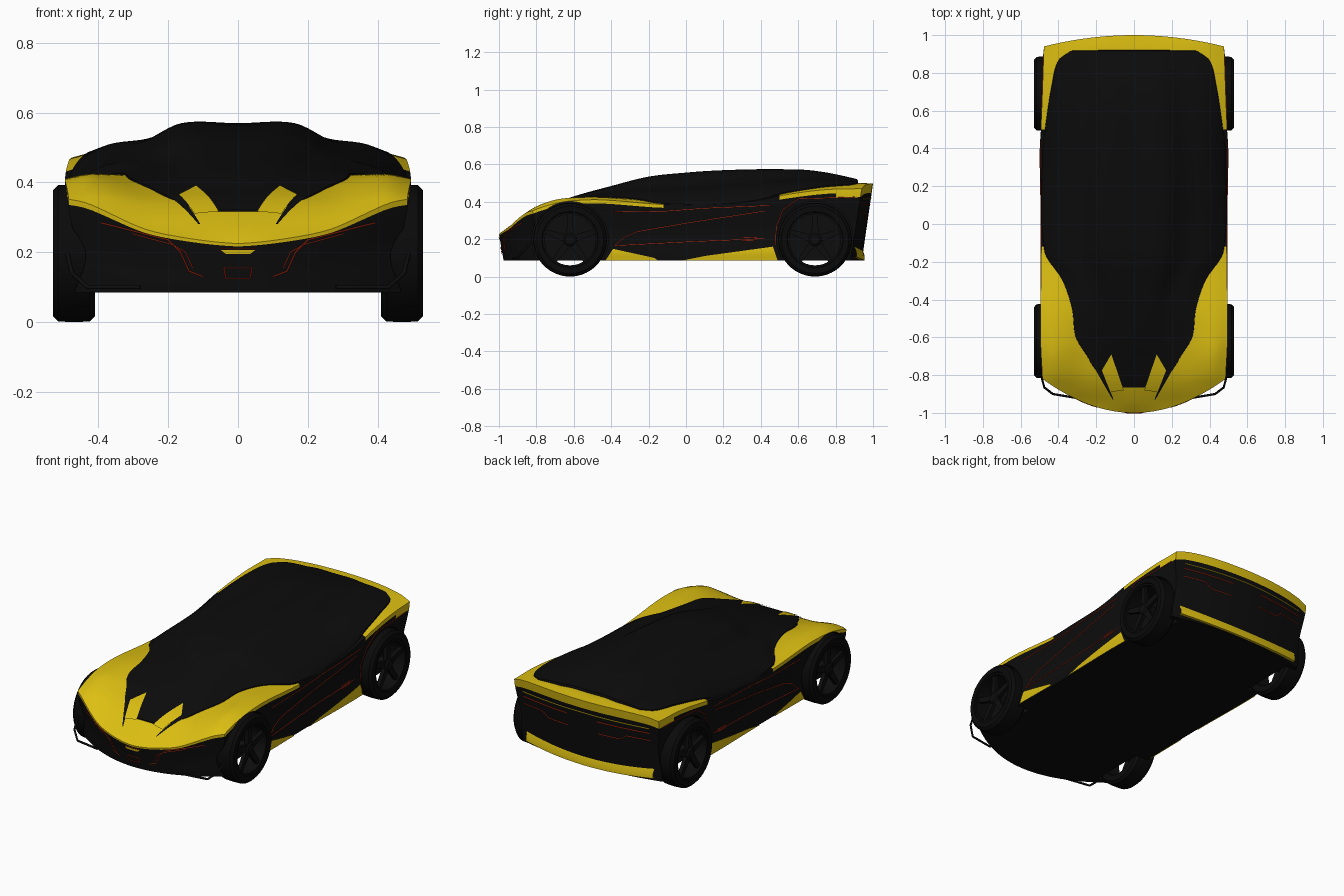
import bpy, bmesh, math
from mathutils import Vector

if "Cube" in bpy.data.objects:
    bpy.data.objects.remove(bpy.data.objects["Cube"])


def material(name, *rgb):
    m = bpy.data.materials.new(name)
    m.use_nodes = True
    m.diffuse_color = (*rgb, 1)
    m.node_tree.nodes["Principled BSDF"].inputs["Base Color"].default_value = (*rgb, 1)
    return m


BLACK = material("black paint", .004, .004, .004)
GLASS = material("dark glass", .0035, .0035, .0035)
RUBBER = material("tyre rubber", .003, .003, .003)
YELLOW = material("yellow paint", .72, .52, .006)
RED = material("red trim", .6, .03, .008)
FLOOR = .085


def clip(t):
    return max(0, min(1, t))


def curve(keys, t):
    """Smooth value through (position, value) keys."""
    t = max(keys[0][0], min(keys[-1][0], t))
    i = 0
    while i < len(keys) - 2 and t > keys[i + 1][0]:
        i += 1
    (a, p), (b, q) = keys[i], keys[i + 1]

    def slope(j):
        lo, hi = keys[max(j - 1, 0)], keys[min(j + 1, len(keys) - 1)]
        return (hi[1] - lo[1]) / (hi[0] - lo[0])
    h, d = (t - a) / (b - a), b - a
    return ((1 + 2 * h) * (1 - h) ** 2 * p + h * (1 - h) ** 2 * d * slope(i)
            + h * h * (3 - 2 * h) * q + h * h * (h - 1) * d * slope(i + 1))


# Height of the body top: length position, then centre, hood, fender crest, edge
TOP = [(-1, .225, .235, .25, .25), (-.95, .265, .262, .28, .27),
       (-.87, .315, .315, .332, .325), (-.8, .35, .35, .375, .36),
       (-.7, .385, .38, .41, .39), (-.6, .415, .402, .422, .406),
       (-.45, .43, .42, .423, .41), (-.1, .43, .42, .4, .385),
       (.3, .45, .45, .42, .395), (.55, .47, .47, .46, .44),
       (.75, .49, .49, .482, .465), (.92, .5, .5, .487, .47), (1, .497, .495, .487, .475)]
COLUMNS = [[(row[0], row[c]) for row in TOP] for c in range(1, 5)]
WIDTH = [(-1, .48), (-.82, .485), (-.6, .495), (0, .49), (.4, .495), (.7, .485), (1, .475)]
FLANK = [(0, .96), (.15, .97), (.45, .95), (.75, .985), (.9, 1), (1, 1)]
ROOF = [(-.87, .315), (-.7, .387), (-.6, .425), (-.4, .48), (-.2, .53), (0, .55),
        (.2, .56), (.6, .565), (.75, .55), (.92, .515)]
CABIN = [(-.87, .1), (-.78, .2), (-.7, .25), (-.6, .31), (-.45, .33), (-.3, .38),
         (-.14, .478), (.4, .487), (.5, .475), (.75, .435), (.87, .4), (.92, .33)]
DOME = [(0, 1), (.33, .99), (.56, .52), (.8, .36), (.9, .2), (1, 0)]


def top(x, y):
    return curve(list(zip((0, .25, .42, .49), [curve(c, y) for c in COLUMNS])), abs(x))


def body_point(u, v, w):
    """Map a box (u across, v along, w up) to the body."""
    x = u * .49
    y = v + x * x * (.75 * clip((-.55 - v) / .45) - .25 * clip((v - .6) / .4))
    z = FLOOR + w * (top(x, y) - FLOOR)
    x = u * curve(WIDTH, y) * curve(FLANK, w)
    y += (1 - w) * (.025 * clip((-.8 - v) / .2) - .06 * clip((v - .7) / .3))
    return Vector((x, y, z))


def side_point(s, y, z, off=.002):
    w = clip((z - FLOOR) / (top(.49, y) - FLOOR))
    return Vector((s * (curve(WIDTH, y) * curve(FLANK, w) + off), y, z))


def end_point(end, x, z, off=.002):
    lip = -1 + .75 * x * x if end < 0 else 1 - .25 * x * x
    w = clip((z - FLOOR) / (top(x, lip) - FLOOR))
    p = body_point(x / (.48 * curve(FLANK, w)), end, w)
    return p + Vector((0, end * off, 0))


def add_grid(bm, ss, ts, fn):
    rows = [[bm.verts.new(fn(s, t)) for t in ts] for s in ss]
    for a, b in zip(rows, rows[1:]):
        for j in range(len(ts) - 1):
            bm.faces.new((a[j], a[j + 1], b[j + 1], b[j]))


def finish(bm, name, *mats, smooth=True):
    bmesh.ops.remove_doubles(bm, verts=bm.verts, dist=1e-5)
    bmesh.ops.recalc_face_normals(bm, faces=bm.faces)
    me = bpy.data.meshes.new(name)
    bm.to_mesh(me)
    bm.free()
    for m in mats:
        me.materials.append(m)
    ob = bpy.data.objects.new(name, me)
    bpy.context.collection.objects.link(ob)
    if smooth:
        activate(ob)
        bpy.ops.object.shade_smooth_by_angle(angle=math.radians(35))
    return ob


def activate(ob):
    bpy.ops.object.select_all(action='DESELECT')
    ob.select_set(True)
    bpy.context.view_layer.objects.active = ob


def steps(a, b, n):
    return [a + (b - a) * i / n for i in range(n + 1)]


def patch(name, corners, mat, surface):
    """Thin panel laid on a surface, from four 2D corners."""
    a, b, c, d = [Vector(p) for p in corners]
    bm = bmesh.new()
    add_grid(bm, steps(0, 1, 10), steps(0, 1, 10),
             lambda s, t: surface(*(a.lerp(b, s).lerp(d.lerp(c, s), t))))
    return finish(bm, name, mat)


def line(name, points, mat, surface, r=.002):
    """Thin trim line following a surface."""
    path = []
    for a, b in zip(points, points[1:]):
        path += [surface(*Vector(a).lerp(Vector(b), i / 8)) for i in range(8)]
    path.append(surface(*points[-1]))
    cu = bpy.data.curves.new(name, 'CURVE')
    cu.dimensions, cu.bevel_depth, cu.bevel_resolution = '3D', r, 1
    sp = cu.splines.new('POLY')
    sp.points.add(len(path) - 1)
    for p, co in zip(sp.points, path):
        p.co = (*co, 1)
    cu.materials.append(mat)
    ob = bpy.data.objects.new(name, cu)
    bpy.context.collection.objects.link(ob)
    activate(ob)
    bpy.ops.object.convert(target='MESH')


# Body shell: a shaped box, yellow on the fenders, nose and tail
bm = bmesh.new()
us, vs = steps(-1, 1, 44), steps(-1, 1, 100)
ws = [0, .15, .3, .45, .6, .75, .88, .94, 1]
for e in (0, 1):
    add_grid(bm, us, vs, lambda u, v: body_point(u, v, e))
    add_grid(bm, vs, ws, lambda v, w: body_point(2 * e - 1, v, w))
    add_grid(bm, us, ws, lambda u, w: body_point(u, 2 * e - 1, w))
for f in bm.faces:
    c = f.calc_center_median()
    level = (c.z - FLOOR) / (top(c.x, c.y) - FLOOR)
    f.material_index = int((c.y < -.12 or c.y > .5) and level > (.87 if c.y > .8 else .95))
body = finish(bm, "body_shell", BLACK, YELLOW, smooth=False)

# Wheel arches cut from the shell
AXLES = {"front": -.62, "rear": .69}
for y in AXLES.values():
    for s in (-1, 1):
        bpy.ops.mesh.primitive_cylinder_add(vertices=56, radius=.204, depth=.21,
                                            location=(s * .5, y, .197), rotation=(0, math.pi / 2, 0))
        cutter = bpy.context.object
        cutter.hide_render = True
        activate(body)
        mod = body.modifiers.new("arch", 'BOOLEAN')
        mod.operation, mod.solver, mod.object = 'DIFFERENCE', 'EXACT', cutter
        bpy.ops.object.modifier_apply(modifier=mod.name)
        bpy.data.objects.remove(cutter)
activate(body)
bpy.ops.object.shade_smooth_by_angle(angle=math.radians(35))


# Canopy: glass, roof and engine cover
def canopy_point(f, y):
    x = f * curve(CABIN, y)
    z = top(x, y) + .004 + curve(DOME, abs(f)) * max(0, curve(ROOF, y) - top(0, y))
    return (x, y, z - (.012 if abs(f) > .999 or y > .919 or y < -.869 else 0))


bm = bmesh.new()
add_grid(bm, [-1] + steps(-.99, .99, 48) + [1], [-.87] + steps(-.865, .915, 90) + [.92], canopy_point)
finish(bm, "canopy", GLASS)

# Hood blades and slits beside the nose intake
for s, side in ((-1, "right"), (1, "left")):
    def hood(x, y, lift=.009):
        return Vector((s * x, y, top(x, y) + lift))
    patch("hood_blade_" + side, [(.055, -.88), (.12, -.69), (.17, -.775), (.125, -.89)], YELLOW, hood)
    patch("hood_slit_" + side, [(.108, -.93), (.165, -.785), (.205, -.77), (.113, -.93)], BLACK,
          lambda x, y: hood(x, y, .005))

    # Flank trim and sills
    def flank(y, z):
        return side_point(s, y, z)
    trims = [[(-.38, .345), (-.1, .35), (.1, .365), (.45, .38)],
             [(-.38, .165), (-.33, .21), (-.26, .24), (0, .285), (.42, .35)],
             [(-.38, .165), (0, .185), (.42, .203)],
             [(.3, .192), (.38, .196)], [(.3, .206), (.38, .21)],
             [(.478, .17), (.483, .27), (.52, .36), (.6, .415), (.9, .425)]]
    for i, pts in enumerate(trims):
        line(f"flank_trim_{side}_{i}", pts, RED, flank)
    patch("front_sill_" + side, [(-.43, .086), (-.15, .086), (-.17, .1), (-.39, .148)], YELLOW,
          lambda y, z: side_point(s, y, z, .006))
    patch("rear_sill_" + side, [(-.02, .086), (.49, .086), (.465, .16), (.1, .11)], YELLOW,
          lambda y, z: side_point(s, y, z, .006))

    # Front bumper trim and corner winglet
    def nose(x, z):
        return end_point(-1, s * x, z)
    line("bumper_trim_outer_" + side, [(.39, .28), (.2, .235), (.165, .2), (.14, .145), (.1, .13)], RED, nose)
    line("bumper_trim_inner_" + side, [(.3, .25), (.19, .222), (.15, .2), (.13, .155)], RED, nose, .0015)
    line("front_winglet_" + side, [(.28, -.925, .1), (.43, -.9, .1), (.475, -.865, .14), (.495, -.79, .22)],
         BLACK, lambda x, y, z: Vector((s * x, y, z)), .006)

# Nose badge bar, intake outline
front = lambda x, z: end_point(-1, x, z, .004)
patch("nose_bar", [(-.05, .207), (.05, .207), (.035, .195), (-.035, .195)], YELLOW, front)
line("nose_trim", [(-.05, .211), (.05, .211)], RED, front)
line("intake_trim", [(-.035, .125), (-.04, .155), (.04, .155), (.035, .125), (-.035, .125)], RED, front)

# Tail trim and diffuser lip
tail = lambda x, z: end_point(1, x, z)
line("tail_strip", [(-.42, .415), (0, .42), (.42, .415)], YELLOW, tail, .003)
for s, side in ((-1, "right"), (1, "left")):
    line("tail_light_" + side, [(s * .42, .385), (s * .1, .385)], RED, tail, .003)
    line("tail_trim_" + side, [(s * .42, .34), (s * .28, .34), (s * .24, .31), (s * .1, .31)], RED, tail)
bm = bmesh.new()
lip = [(0, .087), (.02, .087), (.02, .11), (.008, .15), (-.03, .15), (0, .087)]
add_grid(bm, steps(-.42, .42, 30), range(len(lip)),
         lambda x, i: (x, .935 - .25 * x * x + lip[i][0], lip[i][1] + .1 * x * x))
finish(bm, "diffuser_lip", YELLOW)

# Wheels: tyre, rim, hub and five spokes
TYRE = [(.41, .145), (.41, .18), (.425, .195), (.47, .197), (.515, .195), (.53, .18), (.53, .15), (.522, .145)]
RIM = [(.415, .147), (.525, .147), (.525, .137), (.5, .141), (.415, .141)]
HUB = [(.45, 0), (.45, .035), (.512, .035), (.52, .025), (.52, 0)]
for end, y in AXLES.items():
    for s, side in ((-1, "right"), (1, "left")):
        for part, prof, mat in (("tyre", TYRE, RUBBER), ("rim", RIM, BLACK), ("hub", HUB, BLACK)):
            ring = prof + prof[:1] if part != "hub" else prof
            bm = bmesh.new()
            add_grid(bm, steps(0, math.tau, 56), range(len(ring)), lambda a, i: (
                s * ring[i][0], y + ring[i][1] * math.cos(a), .197 + ring[i][1] * math.sin(a)))
            finish(bm, f"{end}_{part}_{side}", mat)
        bm = bmesh.new()
        for k in range(5):
            a = math.tau * k / 5 + math.pi / 2
            out, across = Vector((0, math.cos(a), math.sin(a))), Vector((0, -math.sin(a), math.cos(a)))
            sect = [(.49, -1), (.512, -1), (.512, 1), (.49, 1), (.49, -1)]
            add_grid(bm, (0, 1), range(5), lambda t, i: Vector((s * sect[i][0], y, .197))
                     + out * (.02 + .122 * t) + across * sect[i][1] * (.02 - .008 * t))
        finish(bm, f"{end}_spokes_{side}", BLACK, smooth=False)
